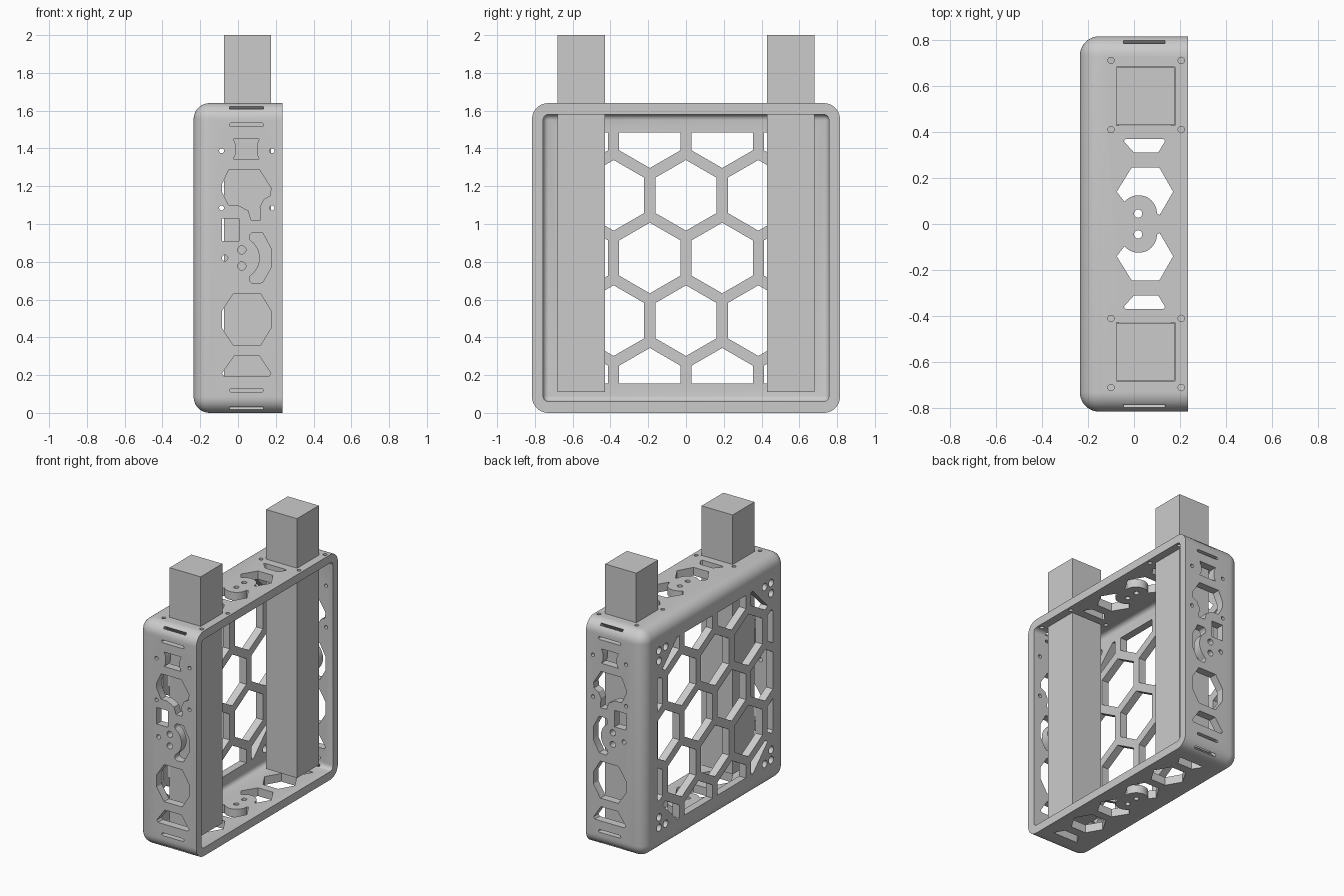
import bpy, bmesh
from math import sin, cos, pi, radians
from mathutils import Vector

if "Cube" in bpy.data.objects:
    bpy.data.objects.remove(bpy.data.objects["Cube"])


def make_object(name, bm):
    bmesh.ops.recalc_face_normals(bm, faces=bm.faces)
    me = bpy.data.meshes.new(name)
    bm.to_mesh(me)
    bm.free()
    ob = bpy.data.objects.new(name, me)
    bpy.context.collection.objects.link(ob)
    return ob


def box_bm(lo, hi):
    bm = bmesh.new()
    bmesh.ops.create_cube(bm, size=1)
    for v in bm.verts:
        v.co = Vector([(a + b) / 2 + c * (b - a) for a, b, c in zip(lo, hi, v.co)])
    return bm


def round_tray(name, lo, hi, radius, segs):
    """Box with every edge rounded except the rim on the +x side."""
    bm = box_bm(lo, hi)
    edges = [e for e in bm.edges if min(v.co.x for v in e.verts) < hi[0] - 1e-4]
    bmesh.ops.bevel(bm, geom=edges, offset=radius, segments=segs, profile=0.5,
                    affect='EDGES', clamp_overlap=True)
    return make_object(name, bm)


def arc(cx, cy, r, a0, a1, n):
    return [(cx + r * cos(radians(a0 + (a1 - a0) * i / n)),
             cy + r * sin(radians(a0 + (a1 - a0) * i / n))) for i in range(n + 1)]


def circle(cx, cy, r, n=20):
    return arc(cx, cy, r, 0, 360, n)[:-1]


def rect(x0, x1, y0, y1):
    return [(x0, y0), (x1, y0), (x1, y1), (x0, y1)]


def slot(x0, x1, y, r):
    return arc(x1 - r, y, r, -90, 90, 6) + arc(x0 + r, y, r, 90, 270, 6)


def clip(pts, a, b, c):
    """Keep the part of a polygon where a*x + b*y <= c."""
    out = []
    for p, q in zip(pts, pts[1:] + pts[:1]):
        dp, dq = a * p[0] + b * p[1] - c, a * q[0] + b * q[1] - c
        if dp <= 0:
            out.append(p)
        if dp * dq < 0:
            t = dp / (dp - dq)
            out.append((p[0] + t * (q[0] - p[0]), p[1] + t * (q[1] - p[1])))
    return out


holes = bmesh.new()


def cut(pts, axis, lo, hi):
    """Add a prism to the hole cutter; pts lie in the plane across the axis."""
    place = {'x': lambda u, v, d: (d, u, v),
             'y': lambda u, v, d: (u, d, v),
             'z': lambda u, v, d: (u, v, d)}[axis]
    a = [holes.verts.new(place(u, v, lo)) for u, v in pts]
    b = [holes.verts.new(place(u, v, hi)) for u, v in pts]
    holes.faces.new(a)
    holes.faces.new(b)
    for i in range(len(pts)):
        j = (i + 1) % len(pts)
        holes.faces.new((a[i], a[j], b[j], b[i]))


# Honeycomb in the back panel, clipped to a square
MID, LIM, PITCH, R = 0.82, 0.665, 0.383, 0.187
for row in range(-2, 3):
    for col in range(-3, 4):
        cy, cz = (col + (0.5 if row % 2 == 0 else 0)) * PITCH, row * PITCH * 0.866
        if abs(cy) > 0.8:
            continue
        pts = arc(cy, cz, R, 30, 330, 5)
        for a, b in ((1, 0), (-1, 0), (0, 1), (0, -1)):
            pts = clip(pts, a, b, LIM)
        for a in (-1, 1):
            for b in (-1, 1):
                pts = clip(pts, a, b, 1.1)
        if len(pts) > 2:
            cut([(y, z + MID) for y, z in pts], 'x', -0.3, -0.12)

for s in (-1, 1):
    # Small corner holes in the back panel
    for t in (-1, 1):
        for y, z in ((0.645, 0.57), (0.57, 0.645), (0.645, 0.645)):
            cut(circle(s * y, MID + t * z, 0.027, 14), 'x', -0.3, -0.12)
        # Strap slots on the rounded corners and beside them
        c = Vector((s * 0.77, MID + t * 0.775))
        d = Vector((s, t)).normalized()
        n = Vector((-d.y, d.x)) * 0.009
        cut([tuple(c + d * k + n * m) for k, m in
             ((-.056, -1), (.056, -1), (.056, 1), (-.056, 1))], 'x', -0.045, 0.135)

    # Cut-outs in the two side walls
    side = [
        slot(-0.045, 0.135, 1.525, 0.01), slot(-0.045, 0.135, 0.12, 0.01),
        [(-.025, 1.45), (-.01, 1.45), (.1, 1.45), (.112, 1.45), (.1, 1.42), (.1, 1.37),
         (.112, 1.345), (-.025, 1.345), (-.012, 1.37), (-.012, 1.42)],
        [(-.05, 1.285), (.115, 1.285), (.175, 1.19), (.17, 1.15), (.135, 1.13), (.115, 1.09),
         (.12, 1.02), (.07, 1.02), (.055, 1.07), (0, 1.1), (-.05, 1.1), (-.085, 1.17),
         (-.085, 1.21)],
        rect(-0.085, 0.005, 0.91, 1.03),
        [(.13, .955), (.175, .87), (.175, .77), (.13, .69)]
        + arc(0.085, 0.71, 0.025, 270, 150, 4) + arc(0.0, 0.82, 0.115, -40, 40, 8)
        + arc(0.085, 0.93, 0.025, 210, 90, 4),
        [(-.025, .63), (.12, .63), (.175, .54), (.175, .45), (.12, .36), (-.025, .36),
         (-.085, .45), (-.085, .54)],
        [(-.02, .3), (.115, .3), (.175, .21), (.165, .195), (-.075, .195), (-.085, .21)],
        circle(0.02, 0.863, 0.022), circle(0.02, 0.778, 0.022), circle(-0.07, 0.82, 0.016),
    ]
    side += [circle(x, z, 0.013) for x in (-0.087, 0.18) for z in (1.085, 1.388)]
    for pts in side:
        cut(pts, 'y', s * 0.70, s * 0.9)

    # Cut-outs in the top and bottom walls
    notched = [(.17, .14), (.11, .245), (-.01, .245), (-.075, .14)]
    notched += arc(0.02, 0.045, 0.08, 140, 0, 12) + [(.112, .04)]
    shared = [notched, circle(0.018, 0.045, 0.018)]
    top = shared + [[(0, .31), (.105, .31), (.135, .36), (.125, .37), (-.035, .37), (-.045, .36)],
                    rect(-0.077, 0.177, 0.428, 0.682)]
    top += [circle(x, y, 0.014) for x in (-0.1, 0.205) for y in (0.41, 0.71)]
    bottom = shared + [arc(0.048, 0.4125, 0.122, 0, 300, 5),
                       [(-.01, .585), (.11, .585), (.15, .655), (-.055, .655)]]
    for shapes, lo, hi in ((top, 1.545, 1.7), (bottom, -0.05, 0.1)):
        for pts in shapes:
            cut([(x, s * y) for x, y in pts], 'z', lo, hi)

# Hollow tray, open on the right
case = round_tray("case", (-0.235, -0.815, 0), (0.235, 0.815, 1.64), 0.085, 10)
cavity = round_tray("cavity_cutter", (-0.18, -0.757, 0.06), (0.3, 0.757, 1.58), 0.03, 4)
cutter = make_object("hole_cutter", holes)
for tool in (cavity, cutter):
    tool.hide_render = True
    mod = case.modifiers.new(tool.name, 'BOOLEAN')
    mod.operation, mod.solver, mod.object = 'DIFFERENCE', 'EXACT', tool
deps = bpy.context.evaluated_depsgraph_get()
mesh = bpy.data.meshes.new_from_object(case.evaluated_get(deps))
case.modifiers.clear()
case.data = mesh
for tool in (cavity, cutter):
    bpy.data.objects.remove(tool)

bpy.ops.object.select_all(action='DESELECT')
case.select_set(True)
bpy.context.view_layer.objects.active = case
bpy.ops.object.shade_smooth_by_angle(angle=radians(30))

# Two square posts standing up through the top
for s, name in ((-1, "front_post"), (1, "back_post")):
    y0, y1 = sorted((s * 0.43, s * 0.68))
    make_object(name, box_bm((-0.075, y0, 0.11), (0.175, y1, 2.0)))
